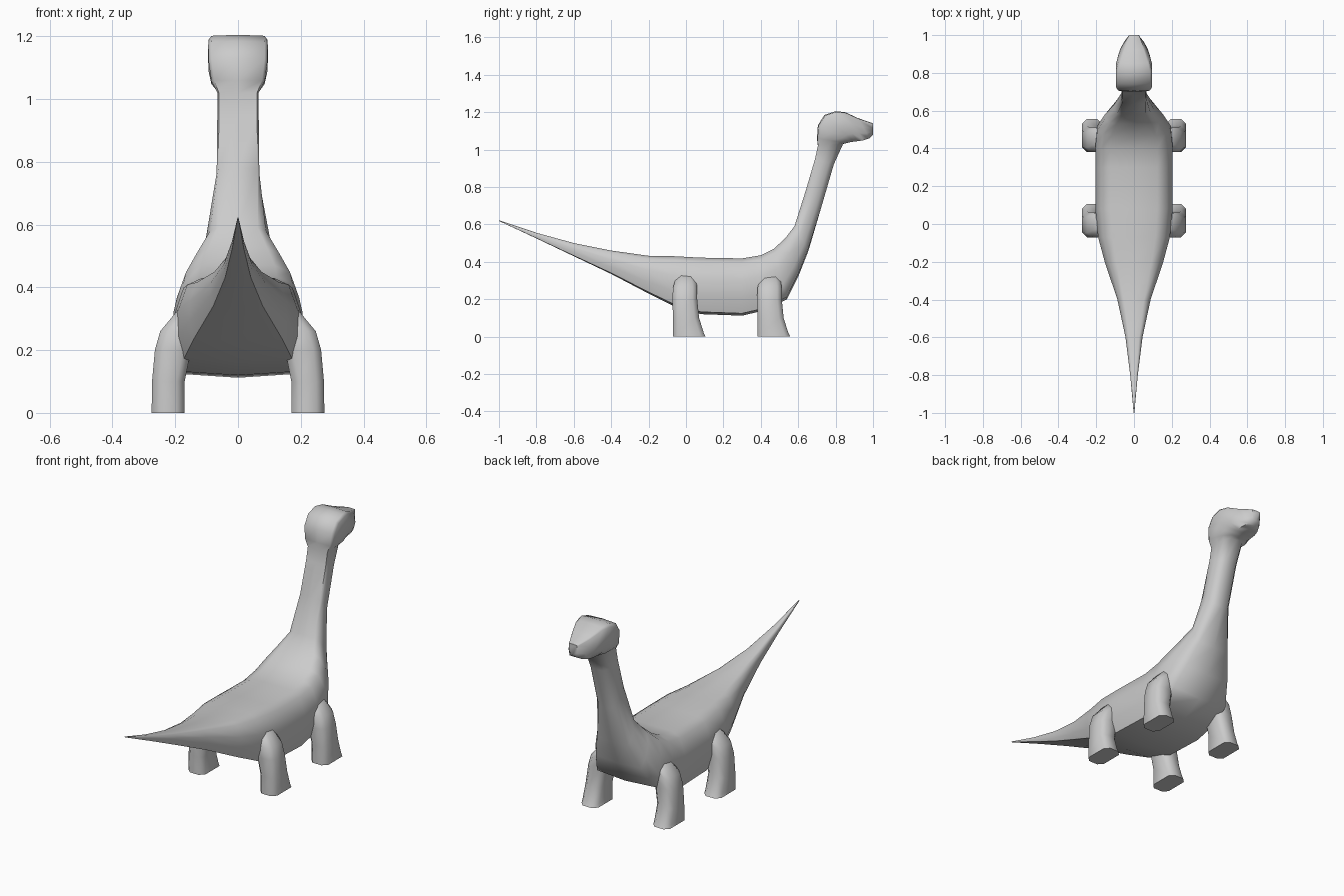
import bpy, bmesh
from mathutils import Vector

if "Cube" in bpy.data.objects:
    bpy.data.objects.remove(bpy.data.objects["Cube"])

grey = bpy.data.materials.new("plain grey")
grey.use_nodes = True
COLOUR = (0.6, 0.6, 0.6, 1)
grey.diffuse_color = COLOUR
grey.node_tree.nodes["Principled BSDF"].inputs["Base Color"].default_value = COLOUR


def loft(name, rings, angle):
    """Skin a list of equal closed rings, cap both ends and shade smooth."""
    bm = bmesh.new()
    loops = [[bm.verts.new(p) for p in ring] for ring in rings]
    count = len(loops[0])
    for a, b in zip(loops, loops[1:]):
        for i in range(count):
            j = (i + 1) % count
            bm.faces.new((a[i], a[j], b[j], b[i]))
    bm.faces.new(loops[0])
    bm.faces.new(loops[-1])
    bmesh.ops.remove_doubles(bm, verts=bm.verts, dist=0.0005)
    bmesh.ops.recalc_face_normals(bm, faces=bm.faces)
    mesh = bpy.data.meshes.new(name)
    bm.to_mesh(mesh)
    bm.free()
    mesh.materials.append(grey)
    obj = bpy.data.objects.new(name, mesh)
    bpy.context.collection.objects.link(obj)
    bpy.ops.object.select_all(action="DESELECT")
    obj.select_set(True)
    bpy.context.view_layer.objects.active = obj
    bpy.ops.object.shade_smooth_by_angle(angle=angle)
    return obj


# Cross-sections: (share of half width, share of height) from top to bottom
TRUNK = ((.6, 1), (.85, .92), (1, .62), (1, .3), (.9, .04))
NECK = ((.92, 1), (1, .85), (1, .55), (.9, .25), (.55, 0))
HEAD = ((.9, .98), (1, .9), (1, .55), (.9, .25), (.6, 0))


def section(top, bottom, width, shape):
    top, bottom = Vector((0, *top)), Vector((0, *bottom))
    half = [bottom.lerp(top, t) + Vector((s * width, 0, 0)) for s, t in shape]
    mirrored = [Vector((-p.x, p.y, p.z)) for p in reversed(half)]
    return [top] + half + [bottom] + mirrored


# Tail, trunk, neck and head: upper point, lower point, half width, section
SPINE = [
    ((-1, .622), (-1, .618), .002, TRUNK),
    ((-.8, .555), (-.8, .525), .02, TRUNK),
    ((-.6, .50), (-.6, .43), .045, TRUNK),
    ((-.4, .46), (-.4, .335), .088, TRUNK),
    ((-.2, .432), (-.2, .23), .155, TRUNK),
    ((-.07, .43), (-.07, .165), .19, TRUNK),
    ((.08, .422), (.08, .12), .205, TRUNK),
    ((.3, .418), (.3, .112), .205, TRUNK),
    ((.4, .435), (.42, .14), .205, TRUNK),
    ((.47, .47), (.54, .2), .195, TRUNK),
    ((.53, .525), (.60, .32), .155, TRUNK),
    ((.58, .59), (.655, .46), .105, TRUNK),
    ((.64, .78), (.72, .68), .068, NECK),
    ((.69, .95), (.79, .92), .066, NECK),
    ((.705, 1.02), (.84, 1.03), .066, NECK),
    ((.70, 1.06), (.86, 1.035), .085, HEAD),
    ((.705, 1.13), (.88, 1.04), .094, HEAD),
    ((.74, 1.185), (.9, 1.043), .095, HEAD),
    ((.80, 1.205), (.92, 1.045), .094, HEAD),
    ((.85, 1.2), (.95, 1.05), .082, HEAD),
    ((.92, 1.168), (.98, 1.06), .058, HEAD),
    ((1, 1.14), (1, 1.08), .026, HEAD),
]
loft("body", [section(*s) for s in SPINE], 1.05)

# Leg outline from sole to hip: height, inner x, outer x, back y, front y
LEG = [
    (0, .17, .275, -.07, .105),
    (.02, .17, .275, -.07, .095),
    (.1, .17, .274, -.07, .07),
    (.2, .15, .265, -.072, .06),
    (.26, .13, .248, -.07, .06),
    (.33, .1, .19, -.05, .05),
]


def leg_ring(side, shift, z, x0, x1, y0, y1):
    c = .025
    outline = ((x0 + c, y0), (x1 - c, y0), (x1, y0 + c), (x1, y1 - c),
               (x1 - c, y1), (x0 + c, y1), (x0, y1 - c), (x0, y0 + c))
    return [Vector((side * x, y + shift, z)) for x, y in outline]


for side, side_name in ((1, "left"), (-1, "right")):
    for shift, end in ((0, "hind"), (.452, "fore")):
        loft(f"{side_name}_{end}_leg",
             [leg_ring(side, shift, *row) for row in LEG], 1.05)
